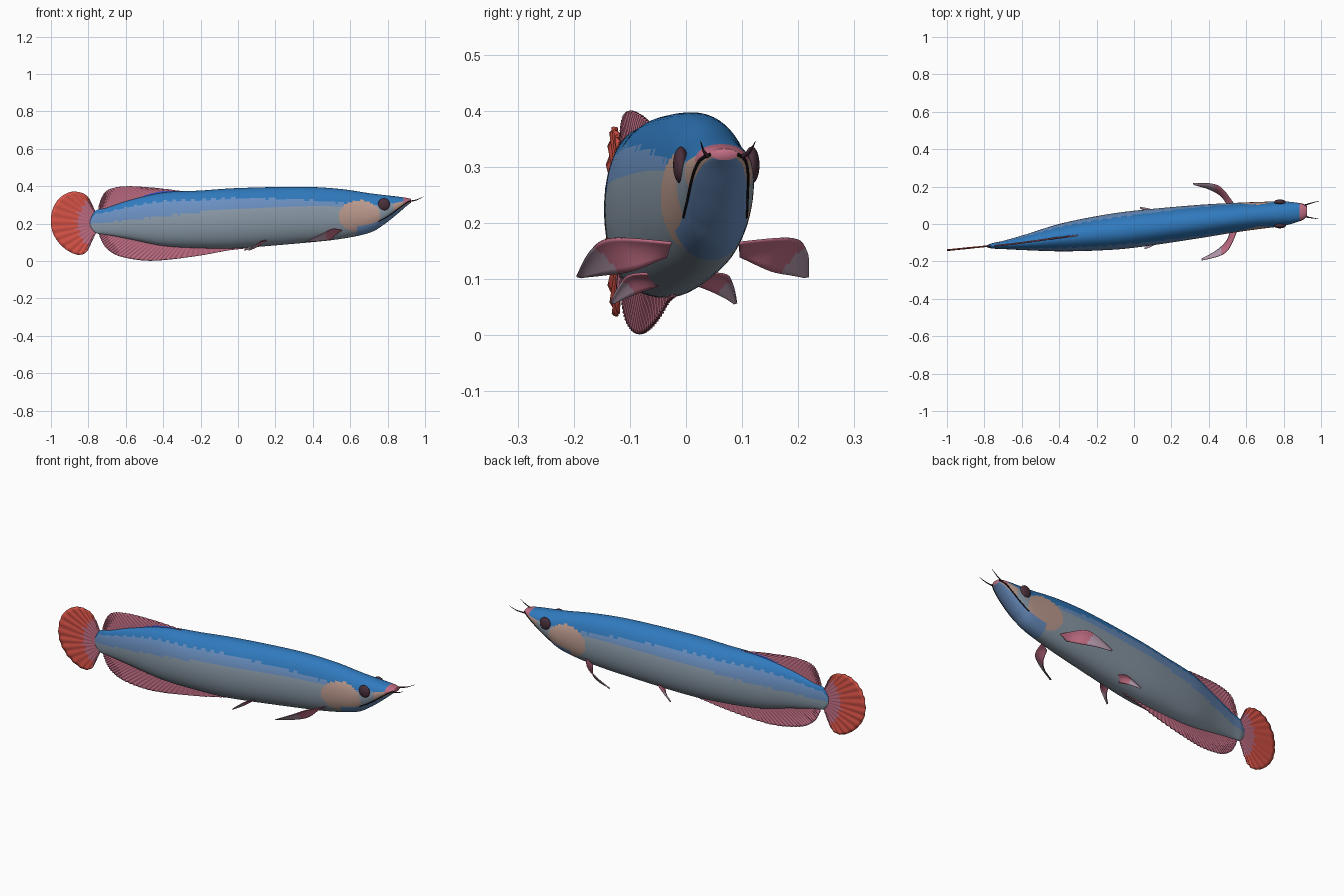
import bpy, bmesh
from math import sin, cos, pi, copysign
from mathutils import Matrix

if "Cube" in bpy.data.objects:
    bpy.data.objects.remove(bpy.data.objects["Cube"])


# Colours, given as display values and turned linear
def make_material(name, rgb):
    linear = [((c / 255 + 0.055) / 1.055) ** 2.4 for c in rgb] + [1]
    mat = bpy.data.materials.new(name)
    mat.use_nodes = True
    mat.diffuse_color = linear
    shader = mat.node_tree.nodes["Principled BSDF"]
    shader.inputs["Base Color"].default_value = linear
    shader.inputs["Roughness"].default_value = 0.7
    return mat


MATS = {name: make_material(name, rgb) for name, rgb in {
    "back_blue": (48, 122, 190), "flank_blue": (108, 146, 196),
    "belly_grey": (142, 158, 172), "gill_tan": (192, 158, 146),
    "fin_pink": (190, 108, 130), "fin_lilac": (180, 152, 172),
    "tail_red": (214, 82, 70), "dorsal_violet": (70, 95, 215),
    "eye_maroon": (75, 48, 60), "mouth_black": (20, 15, 18)}.items()}


def spline(pts, u):
    """Smooth curve through points of any dimension, u from 0 to 1."""
    n = len(pts) - 1
    s = min(max(u, 0), 0.99999) * n
    i = int(s)
    f = s - i
    quad = [pts[min(max(i + k, 0), n)] for k in (-1, 0, 1, 2)]
    return [b + f / 2 * (c - a + f * (2*a - 5*b + 4*c - d + f * (3*(b - c) + d - a)))
            for a, b, c, d in zip(*quad)]


def add_object(name, bm):
    mesh = bpy.data.meshes.new(name)
    for face in bm.faces:
        face.smooth = True
    bm.to_mesh(mesh)
    bm.free()
    obj = bpy.data.objects.new(name, mesh)
    bpy.context.collection.objects.link(obj)
    return obj


def surface(name, point, nu, nv, colour, closed=False):
    """Grid surface from point(u, v); colour(u, v, centre) names each face's material."""
    bm = bmesh.new()
    cols = nv if closed else nv + 1
    grid = [[bm.verts.new(point(i / nu, j / nv)) for j in range(cols)]
            for i in range(nu + 1)]
    used = []

    def paint(face, u, v):
        key = colour(u, v, face.calc_center_median())
        if key not in used:
            used.append(key)
        face.material_index = used.index(key)

    for i in range(nu):
        for j in range(nv):
            k = (j + 1) % cols
            face = bm.faces.new((grid[i][j], grid[i][k], grid[i+1][k], grid[i+1][j]))
            paint(face, (i + 0.5) / nu, (j + 0.5) / nv)
    if closed:
        paint(bm.faces.new(grid[0]), 0, 0)
        paint(bm.faces.new(grid[-1]), 1, 0)
        bmesh.ops.recalc_face_normals(bm, faces=bm.faces)
    obj = add_object(name, bm)
    for key in used:
        obj.data.materials.append(MATS[key])
    return obj


def thicken(obj):
    mod = obj.modifiers.new("thickness", "SOLIDIFY")
    mod.thickness = 0.004
    mod.offset = 0


# Body sections: x, centre y, half width, bottom z, top z
BODY = [
    (-.79, -.119, .004, .185, .225), (-.76, -.117, .014, .15, .27),
    (-.7, -.112, .022, .14, .285), (-.58, -.098, .042, .117, .325),
    (-.4, -.073, .073, .081, .366), (-.2, -.05, .092, .069, .377),
    (0, -.028, .099, .069, .39), (.33, .011, .09, .095, .397),
    (.54, .034, .079, .117, .386), (.7, .048, .071, .15, .363),
    (.78, .054, .067, .195, .353), (.85, .06, .057, .25, .345),
    (.9, .065, .042, .293, .338), (.925, .068, .024, .312, .332)]


def section(x):
    low, high = 0, 1
    for _ in range(30):
        mid = (low + high) / 2
        if spline(BODY, mid)[0] < x:
            low = mid
        else:
            high = mid
    return spline(BODY, low)


def spine_y(x):
    return section(x)[1] if x > -.79 else -.119 + (x + .79) * .1


def body_point(u, v):
    x, y, width, bottom, top = spline(BODY, u)
    c, s = cos(2 * pi * v), sin(2 * pi * v)
    return (x, y + width * copysign(abs(c) ** .92, c),
            (top + bottom) / 2 + (top - bottom) / 2 * copysign(abs(s) ** .96, s))


def body_colour(u, v, p):
    bottom, top = spline(BODY, u)[3:]
    t = (p.z - bottom) / (top - bottom)
    scales = .025 * abs(sin(p.x * 60))
    if p.x > .885 and t > .45:
        return "fin_pink"
    if p.x > .64 and t < .2:
        return "flank_blue"
    if ((p.x - .65) / .11) ** 2 + ((p.z - .24) / .085) ** 2 < 1:
        return "gill_tan"
    if t > .82 - .2 * max(0, p.x) + scales:
        return "back_blue"
    if p.x > .83:
        return "gill_tan"
    if t > .65 + .35 * min(0, p.x + .1) + scales:
        return "flank_blue"
    return "belly_grey"


surface("body", body_point, 260, 64, body_colour, closed=True)


# Median fins: rippled rays from a base line to an outer edge, both in x and z
def median_fin(name, base, edge, rays, colour):
    def point(u, v):
        a, b = spline(base, u), spline(edge, u)
        x, z = (p + (q - p) * v for p, q in zip(a, b))
        return x, spine_y(x) + .003 * v * sin(2 * pi * rays * u), z
    thicken(surface(name, point, rays * 4, 12, colour))


median_fin("dorsal_fin",
           [(-.3, .365), (-.42, .35), (-.58, .31), (-.7, .27), (-.745, .25)],
           [(-.3, .374), (-.46, .392), (-.6, .399), (-.69, .383), (-.725, .345), (-.745, .29)],
           28, lambda u, v, p: "dorsal_violet" if v < 3 * (p.x + .57) else "fin_pink")
median_fin("anal_fin",
           [(.06, .085), (-.2, .085), (-.4, .1), (-.6, .14), (-.74, .17)],
           [(.05, .068), (-.05, .057), (-.2, .03), (-.37, .008), (-.5, .003),
            (-.63, .025), (-.7, .065), (-.735, .12), (-.745, .16)],
           44, lambda u, v, p: "fin_pink")
median_fin("tail_fin",
           [(-.755, .25), (-.755, .2), (-.755, .16)],
           [(-.765, .255), (-.795, .33), (-.83, .362), (-.89, .37), (-.95, .34),
            (-.99, .28), (-1, .2), (-.98, .13), (-.93, .07), (-.865, .035),
            (-.815, .045), (-.785, .1), (-.765, .155)],
           20, lambda u, v, p: "fin_pink" if ((p.x + .74) / .12) ** 2
           + ((p.z - .2) / .14) ** 2 < 1 + .15 * sin(u * 70) else "tail_red")


# Paired fins: blades between two edges given as distance along, distance out, height
def paired_fin(name, x0, leading, trailing):
    slope = .11
    for side, label in ((1, "left"), (-1, "right")):
        def point(u, v):
            a, b = spline(leading, u), spline(trailing, u)
            along, out, z = (p + (q - p) * v for p, q in zip(a, b))
            out *= side
            return (x0 + along - slope * out, spine_y(x0) + slope * along + out,
                    z + .008 * sin(pi * v) * sin(pi * u))
        thicken(surface(f"{label}_{name}", point, 24, 8,
                        lambda u, v, p: "fin_pink" if u + .1 * v < .6 else "fin_lilac"))


paired_fin("pectoral_fin", .54,
           [(.01, .06, .165), (-.05, .16, .172), (-.105, .193, .15), (-.2, .207, .105)],
           [(-.03, .065, .14), (-.06, .12, .115), (-.12, .165, .107), (-.2, .198, .103)])
paired_fin("pelvic_fin", .15,
           [(.01, .045, .11), (-.03, .085, .107), (-.06, .1, .09), (-.105, .113, .058)],
           [(-.03, .03, .09), (-.05, .06, .078), (-.075, .085, .067), (-.105, .106, .056)])


# Tapered tubes for barbels and the mouth line
def tube(name, points, radii, depth, colour):
    data = bpy.data.curves.new(name, "CURVE")
    data.dimensions = "3D"
    data.bevel_depth = depth
    data.bevel_resolution = 2
    data.use_fill_caps = True
    line = data.splines.new("POLY")
    line.points.add(len(points) - 1)
    for dot, p, r in zip(line.points, points, radii):
        dot.co = (*p, 1)
        dot.radius = r
    data.materials.append(MATS[colour])
    bpy.context.collection.objects.link(bpy.data.objects.new(name, data))


# Head details on each side
for side, label in ((1, "left"), (-1, "right")):
    bm = bmesh.new()
    place = (Matrix.Translation((.78, spine_y(.78) + side * .063, .303))
             @ Matrix.Diagonal((.032, .014, .033, 1)) @ Matrix.Rotation(pi / 2, 4, "X"))
    bmesh.ops.create_uvsphere(bm, u_segments=24, v_segments=16, radius=1, matrix=place)
    add_object(f"{label}_eye", bm).data.materials.append(MATS["eye_maroon"])

    path = [(.91, .07 + side * .03, .318), (.955, .073 + side * .041, .327),
            (.995, .075 + side * .049, .346)]
    tube(f"{label}_barbel", [spline(path, i / 10) for i in range(11)],
         [1 - .09 * i for i in range(11)], .0045, "eye_maroon")

    mouth = []
    for i in range(16):
        x, y, width, bottom, top = section(.75 + .175 * i / 15)
        level = .2 + .3 * (i / 15) ** 3
        reach = (1 - (2 * level - 1) ** 2) ** .48
        mouth.append((x, y + side * width * reach, bottom + level * (top - bottom)))
    tube(f"{label}_mouth_line", mouth, [1] * 16, .003, "mouth_black")
